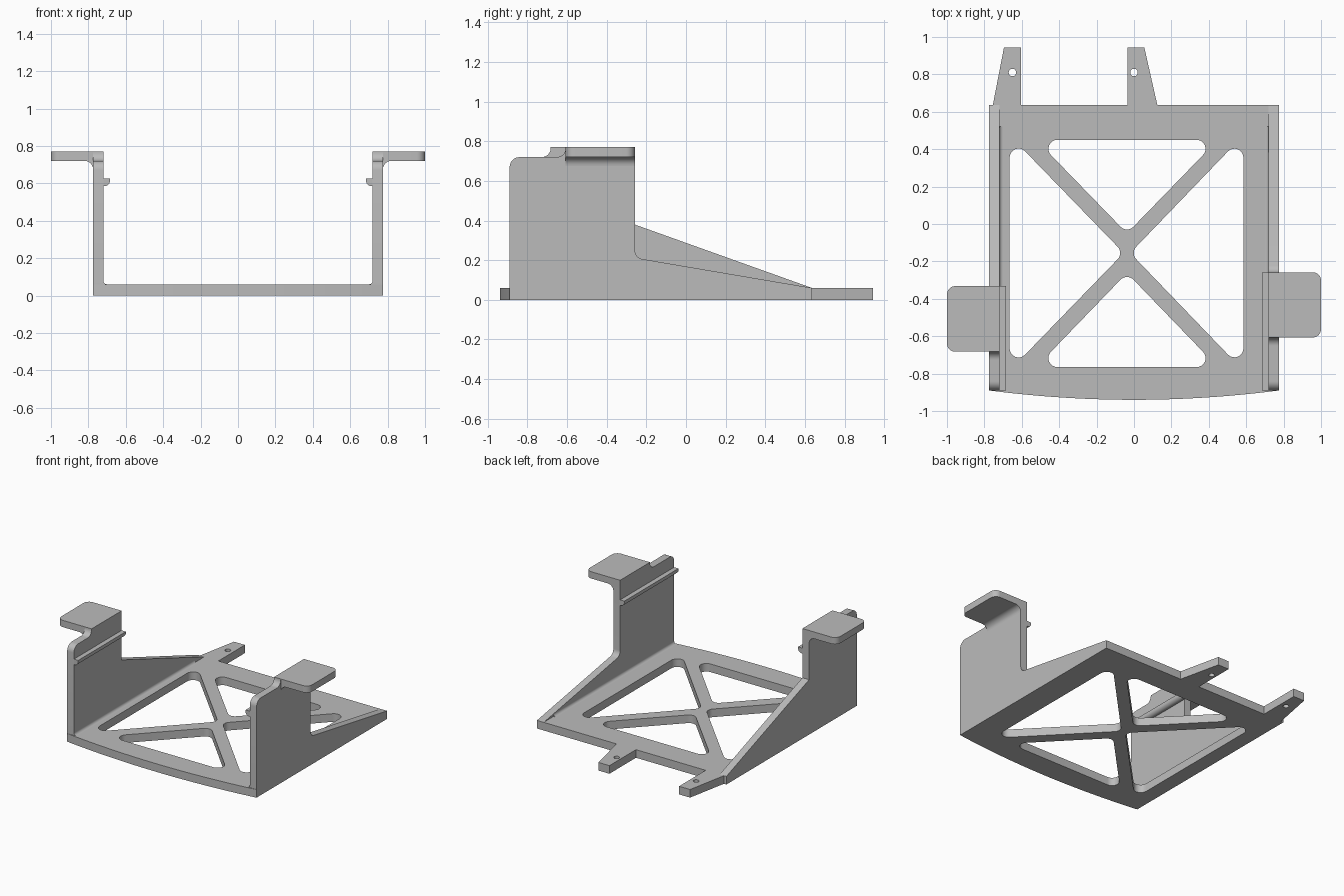
import bpy, bmesh, math
from mathutils import Matrix, Vector

cube = bpy.data.objects.get("Cube")
if cube:
    bpy.data.objects.remove(cube, do_unlink=True)

grey = bpy.data.materials.new("plain_grey")
grey.use_nodes = True
colour = (0.5, 0.5, 0.5, 1)
grey.diffuse_color = colour
grey.node_tree.nodes["Principled BSDF"].inputs["Base Color"].default_value = colour

# Drawing planes: plan (XY), side (YZ) and section (XZ)
PLAN = Matrix.Identity(4)
SIDE = Matrix(((0, 0, 1, 0), (1, 0, 0, 0), (0, 1, 0, 0), (0, 0, 0, 1)))
SECTION = Matrix(((1, 0, 0, 0), (0, 0, -1, 0), (0, 1, 0, 0), (0, 0, 0, 1)))


def rounded(corners, steps=8):
    """Turn corners (x, y[, radius]) into an outline with filleted corners."""
    out = []
    for i, c in enumerate(corners):
        p = Vector(c[:2])
        r = c[2] if len(c) > 2 else 0
        if not r:
            out.append(p)
            continue
        a = (Vector(corners[i - 1][:2]) - p).normalized()
        b = (Vector(corners[(i + 1) % len(corners)][:2]) - p).normalized()
        half = a.angle(b) / 2
        centre = p + (a + b).normalized() * r / math.sin(half)
        start = p + a * r / math.tan(half) - centre
        end = p + b * r / math.tan(half) - centre
        sweep = math.atan2(start.cross(end), start.dot(end))
        for k in range(steps + 1):
            out.append(centre + Matrix.Rotation(sweep * k / steps, 2) @ start)
    return out


def circle(x, y, r, n=24):
    return [(x + r * math.cos(math.tau * k / n), y + r * math.sin(math.tau * k / n))
            for k in range(n)]


def extrude(name, outlines, plane, low, high):
    """Fill the outlines (inner ones are holes) and extrude along the plane normal."""
    curve = bpy.data.curves.new(name, "CURVE")
    curve.dimensions = "2D"
    curve.fill_mode = "BOTH"
    curve.extrude = (high - low) / 2
    for pts in outlines:
        spline = curve.splines.new("POLY")
        spline.points.add(len(pts) - 1)
        for point, co in zip(spline.points, pts):
            point.co = (co[0], co[1], 0, 1)
        spline.use_cyclic_u = True
    obj = bpy.data.objects.new(name, curve)
    bpy.context.collection.objects.link(obj)
    bpy.ops.object.select_all(action="DESELECT")
    obj.select_set(True)
    bpy.context.view_layer.objects.active = obj
    bpy.ops.object.convert(target="MESH")
    obj = bpy.context.object
    obj.name = name
    mesh = obj.data
    mesh.transform(plane @ Matrix.Translation((0, 0, (low + high) / 2)))
    bm = bmesh.new()
    bm.from_mesh(mesh)
    bmesh.ops.remove_doubles(bm, verts=bm.verts, dist=1e-5)
    bmesh.ops.recalc_face_normals(bm, faces=bm.faces)
    bm.to_mesh(mesh)
    bm.free()
    mesh.materials.clear()
    mesh.materials.append(grey)
    bpy.ops.object.shade_smooth_by_angle(angle=math.radians(30))
    return obj


W, INNER, FRONT, BACK, FLOOR, TOP = 0.775, 0.72, -0.89, 0.635, 0.06, 0.77

# Base plate: bowed front edge, two tapered rear tabs, four triangular windows
bow = [(W * t / 12, FRONT - 0.05 * (1 - (t / 12) ** 2)) for t in range(-12, 13)]
rear = [(W, BACK), (0.125, BACK), (0.055, 0.945), (-0.035, 0.945), (-0.035, BACK),
        (-0.605, BACK), (-0.605, 0.945), (-0.695, 0.945), (-0.755, BACK), (-W, BACK)]
R = 0.048
windows = [
    [(-0.523, 0.45, R), (0.448, 0.45, R), (-0.0375, -0.05, R)],
    [(-0.523, -0.765, R), (0.448, -0.765, R), (-0.0375, -0.262, R)],
    [(-0.665, 0.474, R), (-0.665, -0.784, R), (-0.055, -0.155, R)],
    [(0.585, 0.474, R), (0.585, -0.784, R), (-0.02, -0.155, R)],
]
holes = [rounded(w) for w in windows] + [circle(x, 0.81, 0.02) for x in (-0.65, 0)]
extrude("base_plate", [bow + rear] + holes, PLAN, 0, FLOOR)

# Each side: sign, flange front and rear, height and fillet of the sloping brace
for label, s, y0, y1, brace, fillet in (("left", 1, -0.607, -0.258, 0.212, 0.045),
                                        ("right", -1, -0.683, -0.332, 0.406, 0)):
    # Upright wall with its sloping rear brace
    wall = [(FRONT, FLOOR), (BACK, FLOOR), (y1, brace, fillet), (y1, TOP),
            (y0, TOP), (y0, 0.72, 0.045), (FRONT, 0.72, 0.05)]
    extrude(label + "_wall", [rounded(wall)], SIDE, *sorted((s * INNER, s * W)))

    # Outward mounting flange and the fillet beneath it
    flange = [(s * W, y0), (s, y0, 0.045), (s, y1, 0.045), (s * W, y1)]
    extrude(label + "_flange", [rounded(flange)], PLAN, 0.72, TOP)

    def corner_fillet(name, x, z, dx, dz, r, ya, yb):
        arc = [(s * (x + dx * r * (1 - math.sin(a))), z + dz * r * (1 - math.cos(a)))
               for a in (math.pi / 2 * k / 8 for k in range(9))]
        extrude(label + name, [arc + [(s * x, z)]], SECTION, -yb, -ya)

    corner_fillet("_flange_fillet", W, 0.72, 1, -1, 0.045, y0, y1)
    corner_fillet("_floor_fillet", INNER, FLOOR, -1, 1, 0.02, FRONT, 0.52)

    # Retaining lip along the inside of the wall
    lip = [(s * INNER, 0.625), (s * 0.685, 0.625), (s * 0.685, 0.585, 0.028), (s * INNER, 0.585)]
    extrude(label + "_lip", [rounded(lip)], SECTION, -y1, -FRONT)
